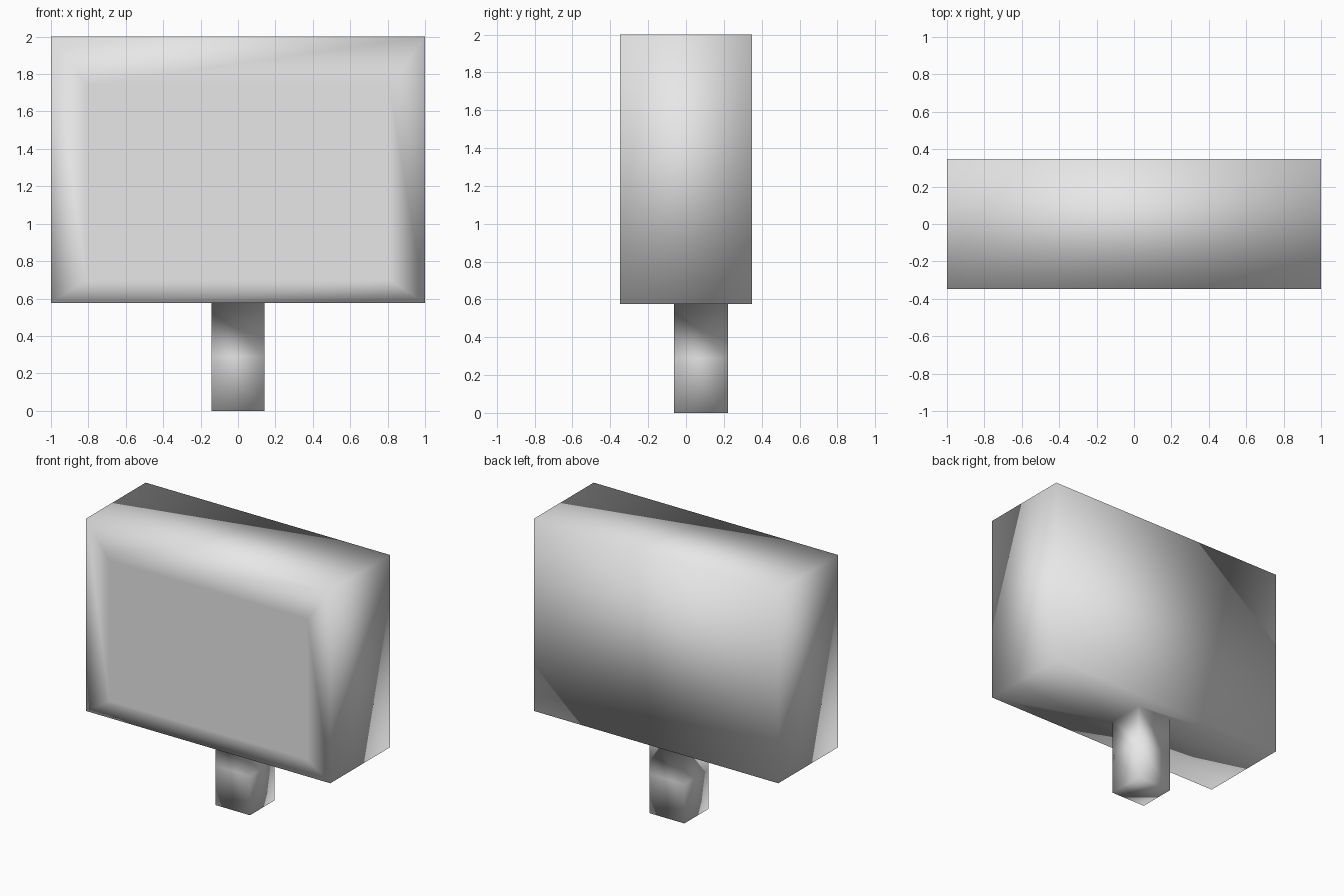
import bpy
import bmesh
from mathutils import Vector

cube = bpy.data.objects.get("Cube")
if cube:
    bpy.data.objects.remove(cube, do_unlink=True)

BOTTOM, TOP = 0.575, 2.0
HALF_DEPTH = 0.348

grey = bpy.data.materials.new("plain grey")
grey.use_nodes = True
colour = (0.8, 0.8, 0.8, 1)
grey.diffuse_color = colour
grey.node_tree.nodes["Principled BSDF"].inputs["Base Color"].default_value = colour


def face_towards(bm, direction):
    """Return the face whose normal best matches a direction."""
    bm.normal_update()
    return max(bm.faces, key=lambda f: f.normal.dot(Vector(direction)))


def inset_to(bm, face, axis, low, high):
    """Inset a face and stretch the inner face to a given rectangle."""
    bmesh.ops.inset_region(bm, faces=[face], thickness=0.05)
    mid = face.calc_center_median()
    for v in face.verts:
        for i, (lo, hi) in zip(axis, zip(low, high)):
            v.co[i] = lo if v.co[i] < mid[i] else hi


def extrude_down(bm, face, z):
    """Extrude a face straight down to height z and return the new cap."""
    out = bmesh.ops.extrude_discrete_faces(bm, faces=[face])
    cap = out["faces"][0]
    for v in cap.verts:
        v.co.z = z
    return cap


# Box-shaped cabinet
bm = bmesh.new()
bmesh.ops.create_cube(bm, size=1)
for v in bm.verts:
    v.co = (v.co.x * 2, v.co.y * 2 * HALF_DEPTH, TOP if v.co.z > 0 else BOTTOM)

# Flush screen panel on the front
front = face_towards(bm, (0, -1, 0))
inset_to(bm, front, (0, 2), (-0.81, 0.70), (0.81, 1.74))

# Square post drawn down from the underside in two steps
under = face_towards(bm, (0, 0, -1))
inset_to(bm, under, (0, 1), (-0.142, -0.063), (0.142, 0.222))
cap = extrude_down(bm, under, 0.29)
extrude_down(bm, cap, 0.0)

# Soft shading over the whole body
bm.normal_update()
for f in bm.faces:
    f.smooth = True
mesh = bpy.data.meshes.new("screen_on_post")
bm.to_mesh(mesh)
bm.free()
mesh.materials.append(grey)
body = bpy.data.objects.new("screen_on_post", mesh)
bpy.context.collection.objects.link(body)
